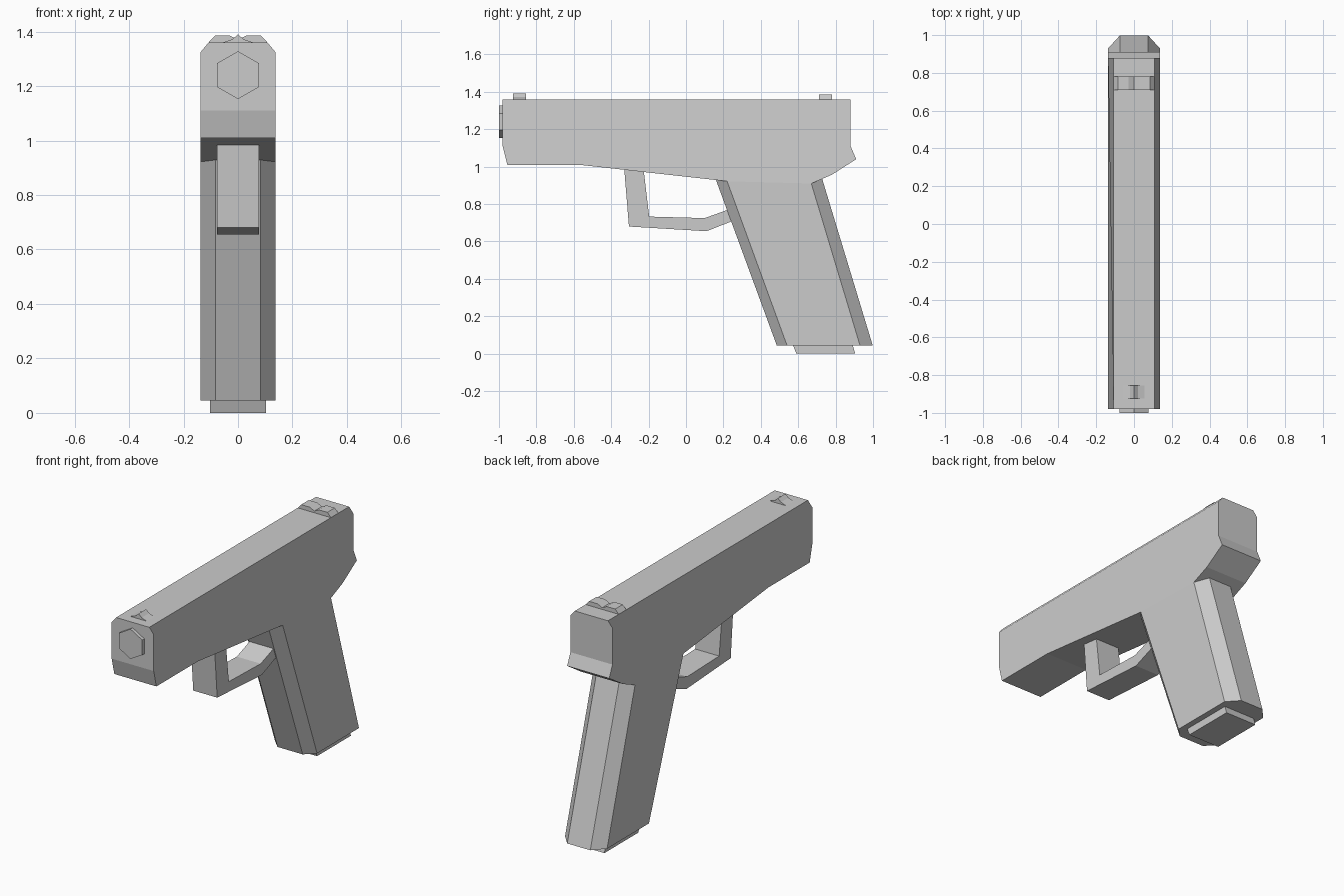
import bpy, bmesh, math

if "Cube" in bpy.data.objects:
    bpy.data.objects.remove(bpy.data.objects["Cube"])

grey = bpy.data.materials.new("grey")
grey.diffuse_color = (0.6, 0.6, 0.6, 1)
grey.use_nodes = True
grey.node_tree.nodes["Principled BSDF"].inputs["Base Color"].default_value = grey.diffuse_color


def loft(name, rings):
    """Skin a list of equal-length vertex rings and cap both ends."""
    bm = bmesh.new()
    rows = [[bm.verts.new(p) for p in ring] for ring in rings]
    n = len(rows[0])
    for a, b in zip(rows, rows[1:]):
        for i in range(n):
            j = (i + 1) % n
            bm.faces.new((a[i], a[j], b[j], b[i]))
    bm.faces.new(rows[0][::-1])
    bm.faces.new(rows[-1])
    bmesh.ops.recalc_face_normals(bm, faces=bm.faces)
    mesh = bpy.data.meshes.new(name)
    bm.to_mesh(mesh)
    bm.free()
    mesh.materials.append(grey)
    obj = bpy.data.objects.new(name, mesh)
    bpy.context.collection.objects.link(obj)
    return obj


def side_profile(name, pts, half):
    """Extrude a (y, z) outline across x."""
    return loft(name, [[(x, y, z) for y, z in pts] for x in (-half, half)])


def front_profile(name, pts, y0, y1):
    """Extrude an (x, z) outline along y."""
    return loft(name, [[(x, y, z) for x, z in pts] for y in (y0, y1)])


W = 0.137

# Upper body: straight sides, with a narrower top for the long chamfers
body_pts = [(-0.98, 1.36), (-0.98, 1.325), (-0.98, 1.11), (-0.955, 1.01),
            (-0.57, 1.01), (0.22, 0.922), (0.67, 0.91), (0.78, 0.957),
            (0.91, 1.04), (0.88, 1.11), (0.88, 1.325), (0.88, 1.36)]
loft("upper_body", [[(s * (0.108 if z > 1.35 else W), y, z) for y, z in body_pts]
                    for s in (-1, 1)])


# Grip: slanted eight-sided column
def grip_ring(front, side_front, side_back, back):
    half = [(0.082, *front), (W, *side_front), (W, *side_back), (0.075, *back)]
    return half + [(-x, y, z) for x, y, z in reversed(half)]


loft("grip", [
    grip_ring((0.485, 0.045), (0.54, 0.045), (0.93, 0.045), (0.998, 0.045)),
    grip_ring((0.158, 0.935), (0.22, 0.922), (0.67, 0.91), (0.725, 0.945))])

# Base plate under the grip
side_profile("base_plate", [(0.59, 0), (0.905, 0), (0.89, 0.05), (0.57, 0.05)], 0.102)

# Trigger guard loop
side_profile("trigger_guard",
             [(-0.33, 0.985), (-0.305, 0.68), (0.11, 0.655), (0.25, 0.71),
              (0.23, 0.772), (0.10, 0.725), (-0.197, 0.733), (-0.225, 0.972)], 0.078)

# Six-sided muzzle
front_profile("muzzle", [(0.088 * math.sin(i * math.pi / 3),
                          1.24 + 0.088 * math.cos(i * math.pi / 3)) for i in range(6)],
              -1.0, -0.97)

# Sights
front_profile("front_sight", [(-0.055, 1.36), (-0.02, 1.372), (0, 1.39),
                              (0.02, 1.372), (0.055, 1.36)], -0.925, -0.855)
front_profile("rear_sight", [(-0.108, 1.36), (-0.085, 1.385), (-0.03, 1.385), (0, 1.37),
                             (0.03, 1.385), (0.085, 1.385), (0.108, 1.36)], 0.71, 0.78)
